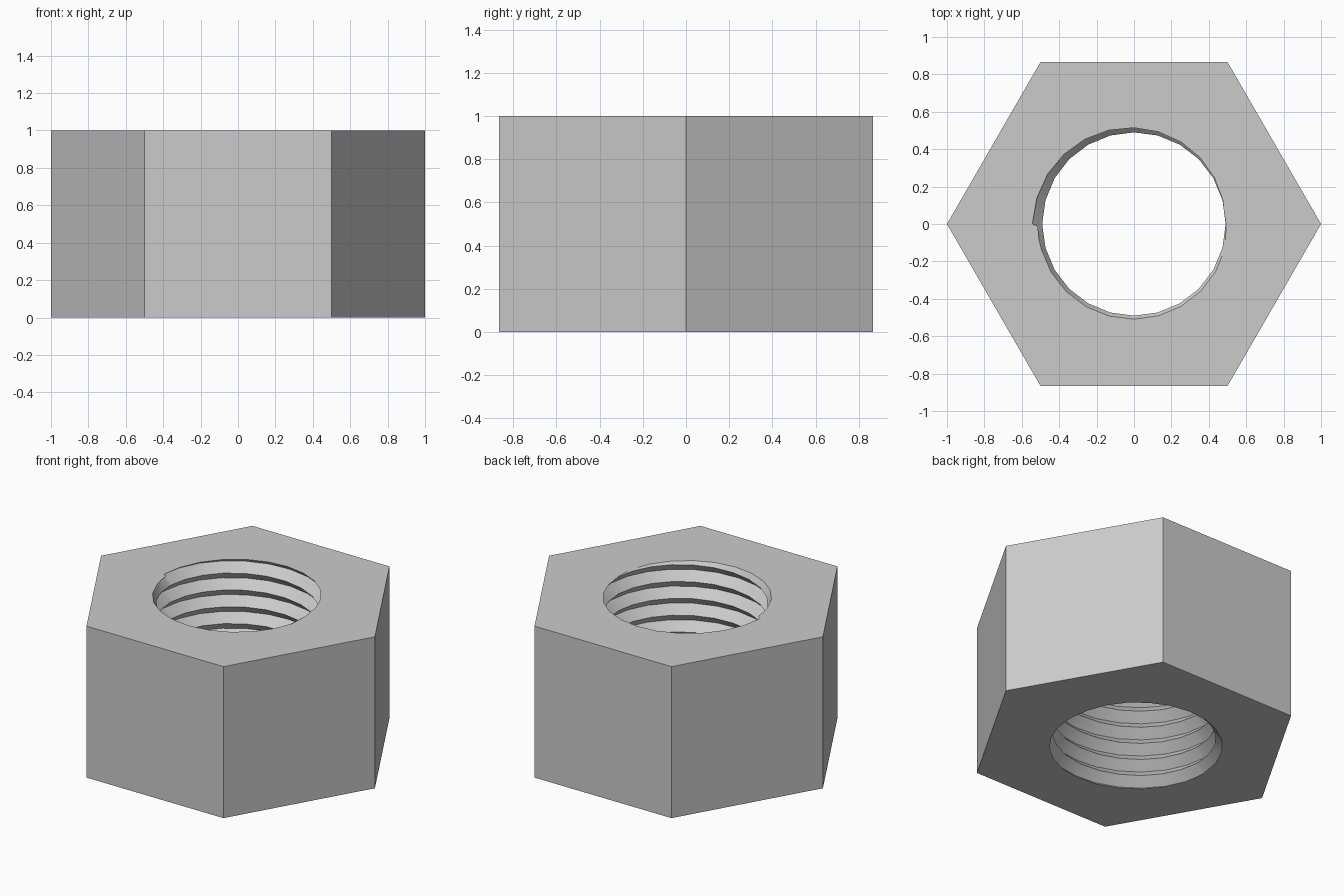
import bpy, bmesh, math
from mathutils import Vector

cube = bpy.data.objects.get("Cube")
if cube:
    bpy.data.objects.remove(cube, do_unlink=True)

HEIGHT = 1.0
SEGMENTS = 24
TURNS = 9
PITCH = HEIGHT / TURNS
CREST, ROOT = 0.49, 0.545

steel = bpy.data.materials.new("steel_grey")
steel.use_nodes = True
colour = (0.6, 0.6, 0.6, 1)
steel.diffuse_color = colour
steel.node_tree.nodes["Principled BSDF"].inputs["Base Color"].default_value = colour

bm = bmesh.new()

# Threaded bore: a zigzag profile swept round, rising one pitch per turn.
# A narrow extra column gives the abrupt thread end at the rim.
step = 2 * math.pi / SEGMENTS
angles = [0, 0.02] + [i * step for i in range(1, SEGMENTS)] + [2 * math.pi - 0.02, 2 * math.pi]
columns = []
for a in angles:
    column = []
    for k in range(-4, 2 * TURNS + 5):
        r = CREST if k % 2 else ROOT
        z = k * PITCH / 2 + PITCH * a / (2 * math.pi) - 0.003
        column.append(bm.verts.new((-r * math.cos(a), -r * math.sin(a), z)))
    columns.append(column)
for left, right in zip(columns, columns[1:]):
    for k in range(len(left) - 1):
        bm.faces.new((left[k], left[k + 1], right[k + 1], right[k]))
bmesh.ops.remove_doubles(bm, verts=bm.verts[:], dist=1e-5)

# Trim the thread flush with both faces of the nut
for z, side in ((0, -1), (HEIGHT, 1)):
    bmesh.ops.bisect_plane(bm, geom=bm.verts[:] + bm.edges[:] + bm.faces[:], dist=1e-6,
                           plane_co=(0, 0, z), plane_no=(0, 0, side), clear_outer=True)

# Shallow run-out along the last half turn of the upper rim
for v in bm.verts:
    if v.co.z > HEIGHT - 1e-4 and v.co.y < -0.005:
        r = v.co.xy.length
        turn = math.atan2(-v.co.y, v.co.x) / math.pi
        v.co.xy *= (0.503 + 0.012 * turn) / r
rims = [[e for e in bm.edges if e.is_boundary and all(abs(v.co.z - z) < 1e-4 for v in e.verts)]
        for z in (0, HEIGHT)]

# Hexagonal sides
rings = [[bm.verts.new((math.cos(i * math.pi / 3), math.sin(i * math.pi / 3), z)) for i in range(6)]
         for z in (0, HEIGHT)]
for i in range(6):
    j = (i + 1) % 6
    bm.faces.new((rings[0][i], rings[0][j], rings[1][j], rings[1][i]))

# Flat end faces between hexagon and bore
for ring, rim, side in zip(rings, rims, (-1, 1)):
    outline = [bm.edges.get((ring[i], ring[(i + 1) % 6])) for i in range(6)]
    bmesh.ops.triangle_fill(bm, edges=outline + rim, use_beauty=True, normal=Vector((0, 0, side)))
bmesh.ops.recalc_face_normals(bm, faces=bm.faces[:])

mesh = bpy.data.meshes.new("hex_nut")
bm.to_mesh(mesh)
bm.free()
mesh.materials.append(steel)
nut = bpy.data.objects.new("hex_nut", mesh)
bpy.context.collection.objects.link(nut)
bpy.context.view_layer.objects.active = nut
nut.select_set(True)
bpy.ops.object.shade_smooth_by_angle(angle=math.radians(30))
